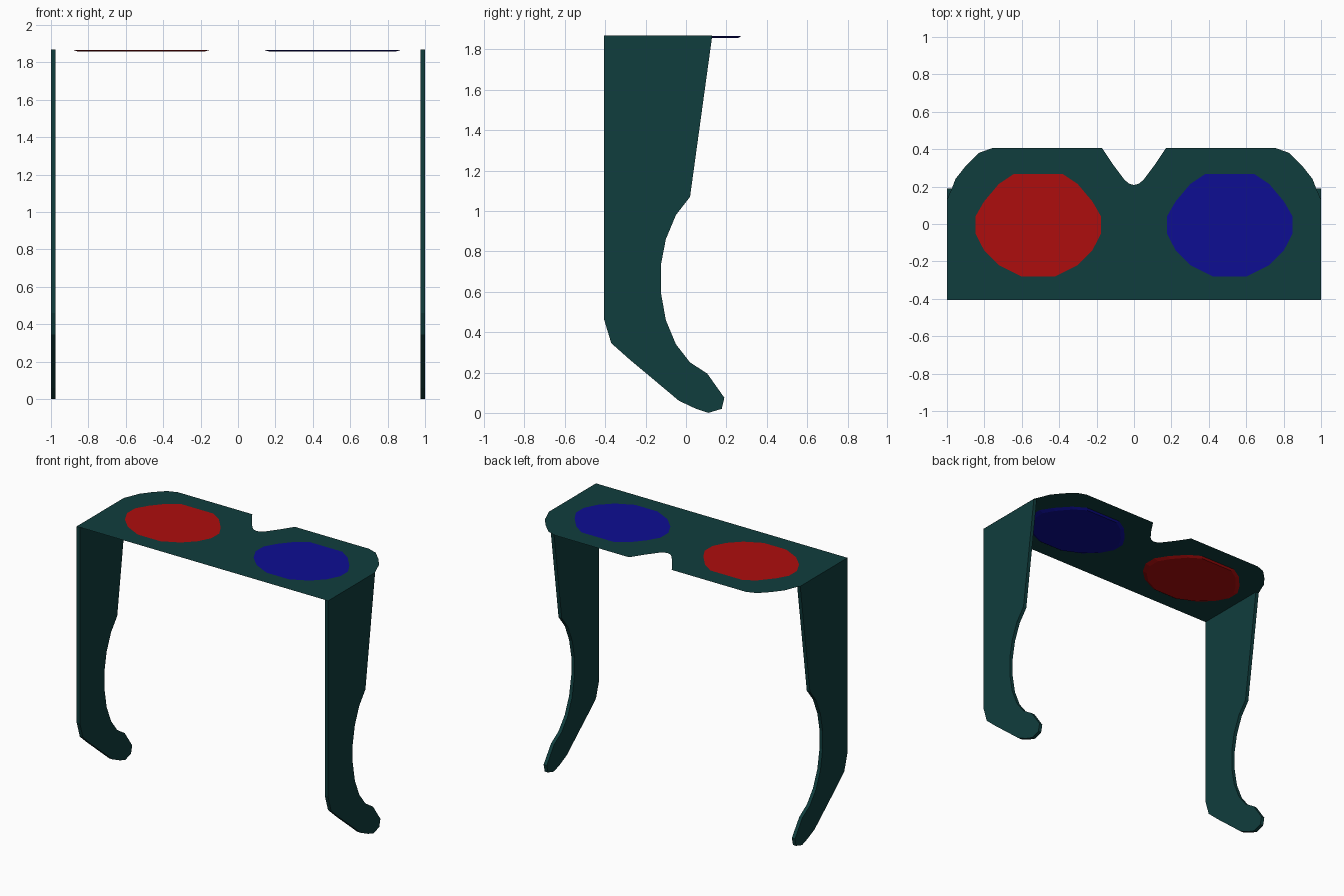
import bpy, bmesh

if "Cube" in bpy.data.objects:
    bpy.data.objects.remove(bpy.data.objects["Cube"])

TOP = 1.87


def material(name, rgb):
    m = bpy.data.materials.new(name)
    m.diffuse_color = (*rgb, 1)
    m.use_nodes = True
    m.node_tree.nodes["Principled BSDF"].inputs["Base Color"].default_value = m.diffuse_color
    return m


def finish(name, bm, mat):
    bmesh.ops.recalc_face_normals(bm, faces=bm.faces)
    me = bpy.data.meshes.new(name)
    bm.to_mesh(me)
    bm.free()
    me.materials.append(mat)
    ob = bpy.data.objects.new(name, me)
    bpy.context.collection.objects.link(ob)
    return ob


def loop_edges(bm, pts):
    vs = [bm.verts.new(p) for p in pts]
    return [bm.edges.new((vs[i - 1], vs[i])) for i in range(len(vs))]


def loft(name, a, b, mat):
    """Closed solid between two matching outlines."""
    bm = bmesh.new()
    va = [bm.verts.new(p) for p in a]
    vb = [bm.verts.new(p) for p in b]
    bm.faces.new(va)
    bm.faces.new(vb[::-1])
    for i in range(len(va)):
        bm.faces.new((va[i - 1], va[i], vb[i], vb[i - 1]))
    return finish(name, bm, mat)


teal = material("teal_frame", (0.005, 0.047, 0.047))
red = material("red_lens", (0.42, 0.004, 0.004))
blue = material("blue_lens", (0.004, 0.004, 0.29))

# Right half of the frame outline, front edge to nose notch
half = [(1, -.405), (1, .13), (.97, .2), (.955, .24), (.9, .31), (.83, .38),
        (.76, .405), (.17, .405), (.11, .315), (.05, .235), (.025, .215)]
outline = half + [(0, .208)] + [(-x, y) for x, y in reversed(half)]

# Right half of a lens opening
half_lens = [(.13, .268), (.21, .215), (.29, .12), (.336, .04), (.336, -.05),
             (.29, -.14), (.21, -.22), (.09, -.28)]
lens = half_lens + [(-x, y) for x, y in reversed(half_lens)]


def lens_ring(cx, sx, sy, z):
    return [(cx + x * sx, y * sy, z) for x, y in lens]


# Paper-thin front frame with two openings
bm = bmesh.new()
edges = loop_edges(bm, [(x, y, TOP) for x, y in outline])
for cx in (-.512, .512):
    edges += loop_edges(bm, lens_ring(cx, 1, 1, TOP))
bmesh.ops.triangle_fill(bm, edges=edges, use_beauty=True, normal=(0, 0, 1))
frame = finish("front_frame", bm, teal)
if frame.data.polygons[0].normal.z < 0:
    frame.data.flip_normals()

# Thin lenses with tapered rims, tucked under the frame
for name, cx, mat in (("red_lens", -.517, red), ("blue_lens", .505, blue)):
    loft(name, lens_ring(cx, 1.1, 1.02, TOP - .003),
         lens_ring(cx, 1.0, .97, TOP - .013), mat)

# Temple arms with curved ear hooks
arm = [(-.405, TOP - .001), (.13, TOP - .001), (.02, 1.07), (-.05, .98),
       (-.1, .86), (-.125, .73), (-.125, .6), (-.1, .46), (-.05, .34),
       (.02, .25), (.105, .195), (.19, .075), (.177, .02), (.11, 0),
       (.05, .02), (-.035, .06), (-.19, .19), (-.28, .265), (-.37, .345),
       (-.405, .46)]
for name, s in (("left_arm", -1), ("right_arm", 1)):
    loft(name, [(s, y, z) for y, z in arm],
         [(s * .975, y, z) for y, z in arm], teal)
